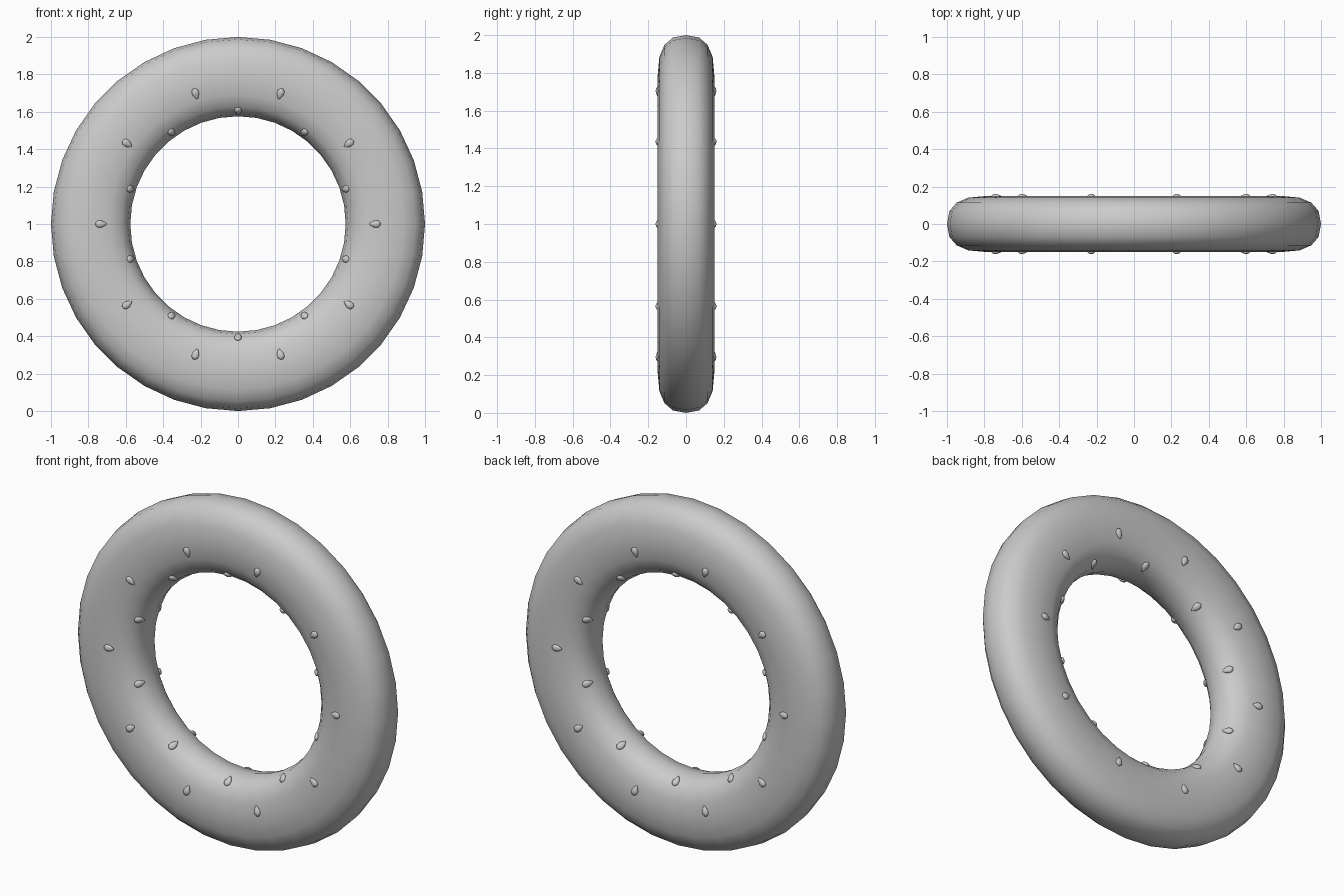
import bpy, bmesh
from math import sin, cos, pi, radians, copysign
from mathutils import Vector, Matrix

cube = bpy.data.objects.get("Cube")
if cube:
    bpy.data.objects.remove(cube)

MID, HALF_W, HALF_D, POWER = 0.788, 0.212, 0.15, 0.8
SIDES, STEPS = 16, 36
CENTRE = Matrix.Translation((0, 0, 1))

grey = bpy.data.materials.new("plain_grey")
grey.use_nodes = True
colour = (0.6, 0.6, 0.6, 1)
grey.diffuse_color = colour
grey.node_tree.nodes["Principled BSDF"].inputs["Base Color"].default_value = colour


def section(a):
    """Point on the slightly squared oval section: x is radius, y is depth."""
    c, s = cos(a), sin(a)
    return Vector((MID + HALF_W * copysign(abs(c) ** POWER, c),
                   HALF_D * copysign(abs(s) ** POWER, s), 0))


def finish(bm, name):
    bmesh.ops.recalc_face_normals(bm, faces=bm.faces)
    for f in bm.faces:
        f.smooth = True
    mesh = bpy.data.meshes.new(name)
    bm.to_mesh(mesh)
    bm.free()
    mesh.materials.append(grey)
    obj = bpy.data.objects.new(name, mesh)
    bpy.context.collection.objects.link(obj)
    return obj


# Ring body: the section spun about the y axis
bm = bmesh.new()
verts = [bm.verts.new(section(2 * pi * i / SIDES)) for i in range(SIDES)]
edges = [bm.edges.new((verts[i - 1], verts[i])) for i in range(SIDES)]
bmesh.ops.spin(bm, geom=verts + edges, cent=(0, 0, 0), axis=(0, 1, 0),
               angle=2 * pi, steps=STEPS, use_merge=True)
bmesh.ops.remove_doubles(bm, verts=bm.verts, dist=0.0005)
bm.transform(CENTRE)
finish(bm, "ring_body")


def seeds(name, a, start, side):
    """Ten teardrops lying on the ring at section angle a, tips inward."""
    p = section(a)
    along = (section(a + 0.1) - section(a - 0.1)).normalized()
    normal = Vector((along.y, -along.x, 0))
    across = normal.cross(along)
    p.y, along.y, normal.y = side * p.y, side * along.y, side * normal.y
    frame = Matrix((along, across, normal)).transposed().to_4x4()
    bm = bmesh.new()
    for k in range(10):
        turn = Matrix.Rotation(radians(start + 36 * k), 4, 'Y')
        new = bmesh.ops.create_uvsphere(bm, u_segments=10, v_segments=8, radius=1)["verts"]
        for v in new:
            taper = 1 - 0.45 * max(0, v.co.x + 0.3)
            v.co = Vector((v.co.x * 0.031, v.co.y * 0.022 * taper, v.co.z * 0.013 * taper))
        bmesh.ops.transform(bm, verts=new,
                            matrix=CENTRE @ turn @ Matrix.Translation(p) @ frame)
    finish(bm, name)


# Seeds on the flat faces and on the inner wall, front and back
for label, side in (("front", -1), ("back", 1)):
    seeds(label + "_face_seeds", radians(101), 0, side)
    seeds(label + "_inner_seeds", radians(148), 18, side)
